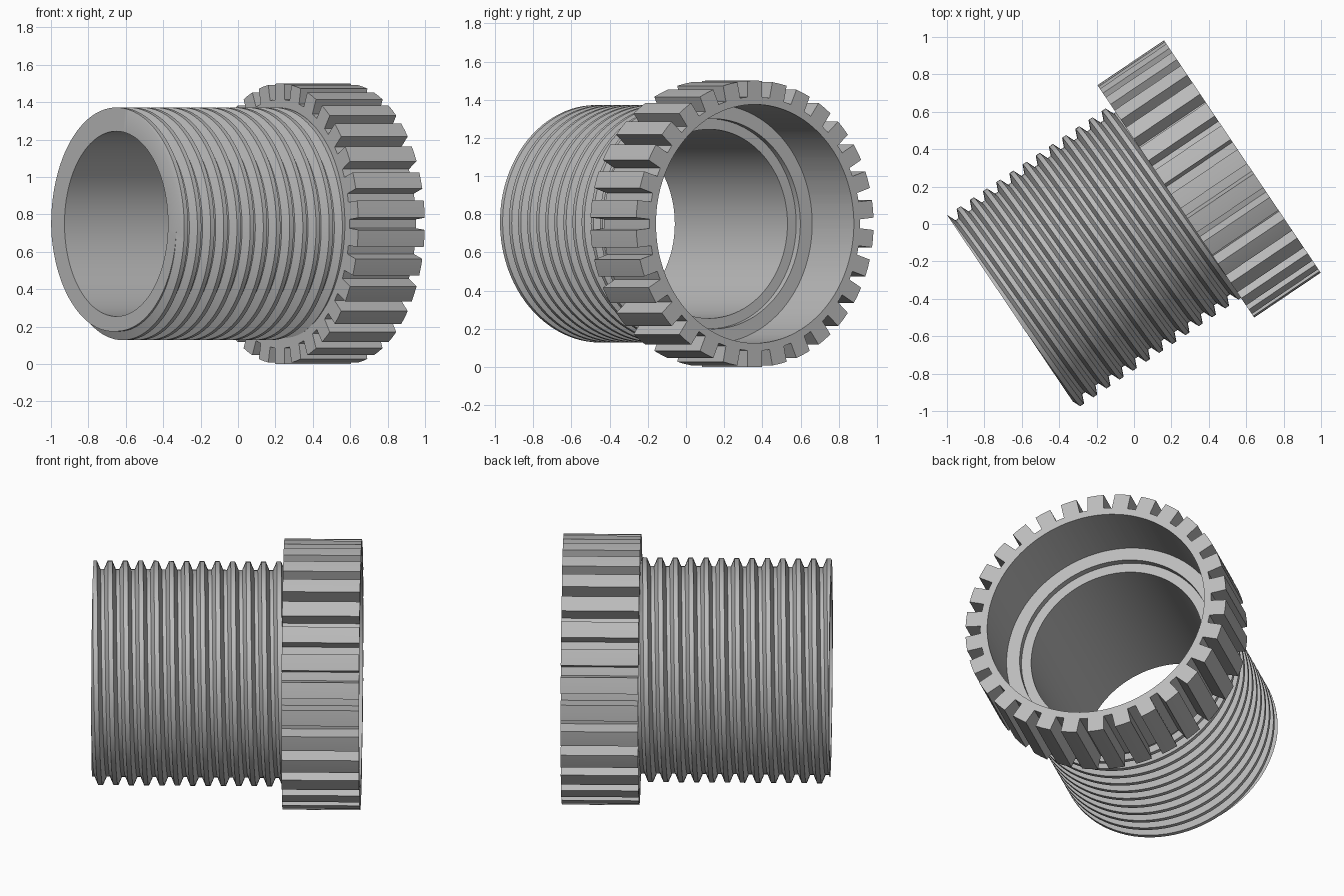
import bpy, bmesh
from math import sin, cos, asin, pi, radians
from mathutils import Vector

cube = bpy.data.objects.get("Cube")
if cube:
    bpy.data.objects.remove(cube, do_unlink=True)

# Axis frame: the fitting lies on its side, turned in plan
TURN = radians(34)
AXIS = Vector((cos(TURN), sin(TURN), 0))
SIDE = Vector((sin(TURN), -cos(TURN), 0))
UP = Vector((0, 0, 1))
START = Vector((-0.651, -0.469, 0.75))

SHOULDER, SEAT, END = 1.055, 1.094, 1.484      # stations along the axis
BORE, LIP, SOCKET = 0.495, 0.55, 0.625         # inner radii
ROOT, CREST, PITCH, PHASE = 0.575, 0.622, 0.085, 0.01
HALF_CREST, HALF_BASE = 0.0125, 0.0325         # thread half widths
TEETH, GAP_R, TIP_R, HALF_TOOTH = 30, 0.665, 0.75, 0.046

grey = bpy.data.materials.new("plain grey")
grey.use_nodes = True
grey.diffuse_color = (0.5, 0.5, 0.5, 1)
grey.node_tree.nodes["Principled BSDF"].inputs["Base Color"].default_value = (0.5, 0.5, 0.5, 1)


def build_ring(name, columns):
    """Skin closed (station, radius) profiles placed at successive angles."""
    bm = bmesh.new()
    rows = [[bm.verts.new(START + AXIS * s + (UP * cos(a) + SIDE * sin(a)) * r)
             for s, r in profile] for a, profile in columns]
    for one, two in zip(rows, rows[1:]):
        for i in range(len(one)):
            j = (i + 1) % len(one)
            bm.faces.new((one[i], one[j], two[j], two[i]))
    bmesh.ops.remove_doubles(bm, verts=bm.verts, dist=0.0001)
    bmesh.ops.recalc_face_normals(bm, faces=bm.faces)
    mesh = bpy.data.meshes.new(name)
    bm.to_mesh(mesh)
    bm.free()
    mesh.materials.append(grey)
    obj = bpy.data.objects.new(name, mesh)
    bpy.context.collection.objects.link(obj)
    bpy.ops.object.select_all(action='DESELECT')
    obj.select_set(True)
    bpy.context.view_layer.objects.active = obj
    bpy.ops.object.shade_smooth_by_angle(angle=radians(30))
    return obj


def thread_radius(s, a):
    lead = PHASE + PITCH * a / (2 * pi)
    d = abs((s - lead + PITCH / 2) % PITCH - PITCH / 2)
    t = (HALF_BASE - d) / (HALF_BASE - HALF_CREST)
    return ROOT + (CREST - ROOT) * min(1, max(0, t))


def sleeve_profile(a):
    profile = [(SHOULDER, BORE), (0, BORE)]
    for turn in range(-2, 15):
        for offset in (-HALF_BASE, -HALF_CREST, HALF_CREST, HALF_BASE):
            s = PHASE + PITCH * (turn + a / (2 * pi)) + offset
            s = min(SHOULDER, max(0, s))
            profile.append((s, thread_radius(s, a)))
    return profile + [(SHOULDER, LIP)]


# Threaded sleeve with a helical trapezoid thread
STEPS = 96
angles = [2 * pi * i / STEPS for i in range(STEPS + 1)]
build_ring("threaded_sleeve", [(a, sleeve_profile(a)) for a in angles])

# Toothed collar with a stepped socket
base, tip = asin(HALF_TOOTH / GAP_R), asin(HALF_TOOTH / TIP_R)
outline = [(-base, GAP_R), (-tip, TIP_R), (0, TIP_R), (tip, TIP_R),
           (base, GAP_R), (pi / TEETH, GAP_R)]
collar = []
for tooth in range(TEETH):
    for a, r in outline:
        collar.append((a + 2 * pi * tooth / TEETH,
                       [(SHOULDER, r), (SHOULDER, LIP), (SEAT, LIP),
                        (SEAT, SOCKET), (END, SOCKET), (END, r)]))
collar.append(collar[0])
build_ring("toothed_collar", collar)
